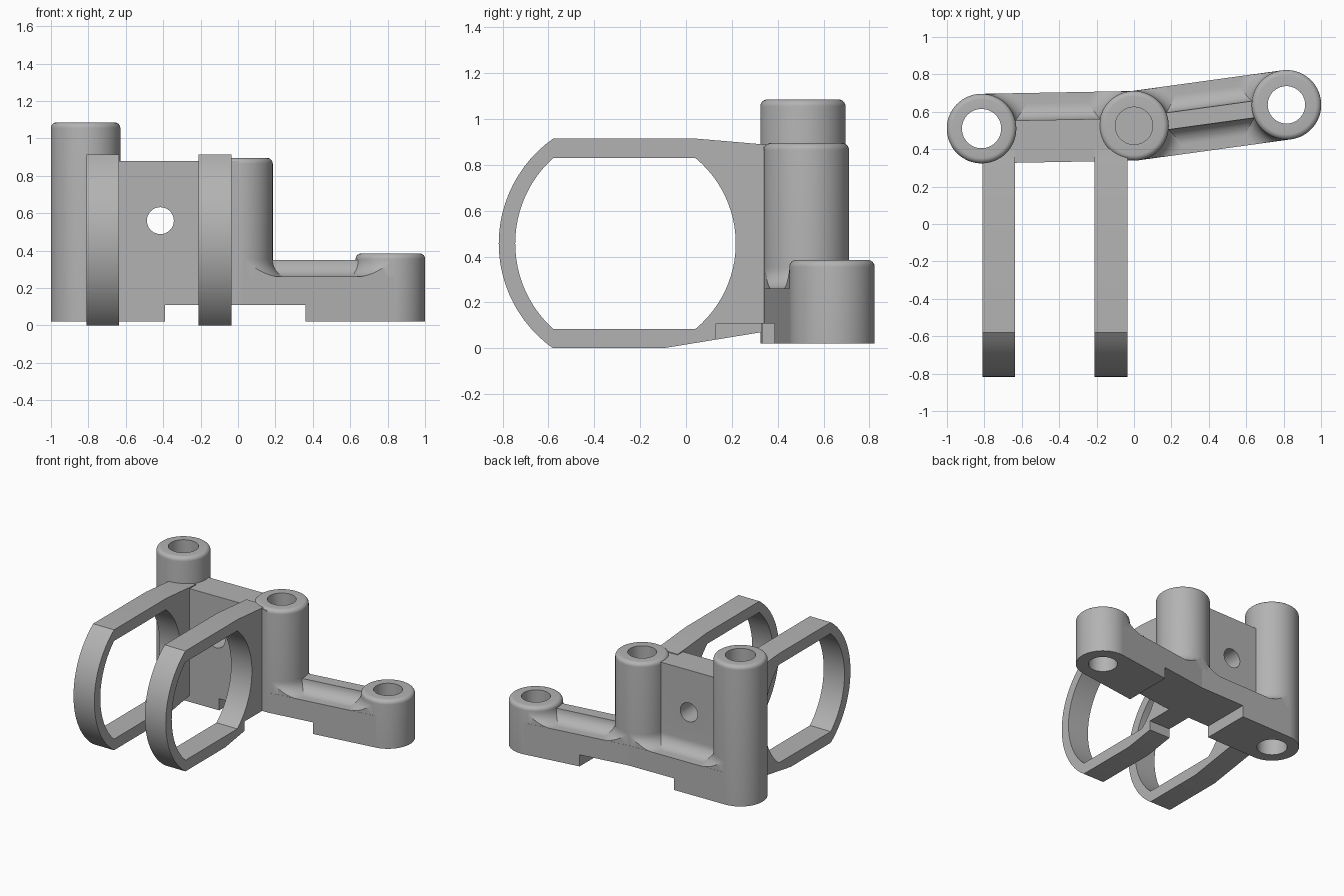
import bpy, bmesh, math
from mathutils import Vector

if "Cube" in bpy.data.objects:
    bpy.data.objects.remove(bpy.data.objects["Cube"], do_unlink=True)

grey = bpy.data.materials.new("plain grey")
grey.use_nodes = True
GREY = (0.45, 0.45, 0.45, 1)
grey.diffuse_color = GREY
grey.node_tree.nodes["Principled BSDF"].inputs["Base Color"].default_value = GREY

POST_A, POST_B, POST_C = Vector((-0.815, 0.51)), Vector((0, 0.525)), Vector((0.815, 0.637))
RADIUS, LEDGE, FILLET = 0.186, 0.26, 0.09


def finish(name, bm):
    bmesh.ops.remove_doubles(bm, verts=bm.verts, dist=1e-5)
    bmesh.ops.recalc_face_normals(bm, faces=bm.faces)
    mesh = bpy.data.meshes.new(name)
    bm.to_mesh(mesh)
    bm.free()
    mesh.materials.append(grey)
    obj = bpy.data.objects.new(name, mesh)
    bpy.context.collection.objects.link(obj)
    return obj


def arc(cx, cy, r, start, end, steps=12):
    angles = [math.radians(start + (end - start) * i / steps) for i in range(steps + 1)]
    return [(cx + r * math.cos(a), cy + r * math.sin(a)) for a in angles]


def lathe(name, centre, profile, steps=64):
    """Spin a (radius, z) profile about a vertical axis."""
    bm = bmesh.new()
    verts = [bm.verts.new((centre.x + r, centre.y, z)) for r, z in profile]
    edges = [bm.edges.new(pair) for pair in zip(verts, verts[1:])]
    bmesh.ops.spin(bm, geom=verts + edges, cent=(*centre, 0), axis=(0, 0, 1),
                   angle=math.tau, steps=steps)
    return finish(name, bm)


def prism(name, outline, offset):
    """Extrude a closed outline of 3D points."""
    bm = bmesh.new()
    face = bm.faces.new([bm.verts.new(p) for p in outline])
    new = bmesh.ops.extrude_face_region(bm, geom=[face])["geom"]
    bmesh.ops.translate(bm, vec=offset, verts=[v for v in new if isinstance(v, bmesh.types.BMVert)])
    return finish(name, bm)


def bar(name, start, end, section):
    """Run a (sideways, z) section from one post to the next."""
    along = end - start
    side = Vector((-along.y, along.x)).normalized()
    return prism(name, [(*(start + side * s), z) for s, z in section], (*along, 0))


def box(name, low, high):
    (x0, y0, z0), (x1, y1, z1) = low, high
    return prism(name, [(x0, y0, z0), (x1, y0, z0), (x1, y1, z0), (x0, y1, z0)], (0, 0, z1 - z0))


def cut(obj, tool, operation="DIFFERENCE"):
    mod = obj.modifiers.new("cut", "BOOLEAN")
    mod.operation, mod.solver, mod.object = operation, "EXACT", tool
    bpy.context.view_layer.objects.active = obj
    bpy.ops.object.modifier_apply(modifier=mod.name)


def post(name, centre, top, round_r=0.03):
    rim = arc(RADIUS - round_r, top - round_r, round_r, 0, 90, 6)
    return lathe(name, centre, [(0, 0.02), (RADIUS, 0.02)] + rim + [(0, top)])


# Three upright posts
parts = [post("tall_post", POST_A, 1.085),
         post("middle_post", POST_B, 0.895),
         post("short_post", POST_C, 0.385)]

# Wall with a back ledge, and the low ribbed arm
W, WALL, RIB = RADIUS, 0.04, 0.045
base = [(-W, 0.02), (W, 0.02), (W, LEDGE)]
wall_fillet = arc(WALL + FILLET, LEDGE + FILLET, FILLET, 270, 180)
rib_fillet = arc(RIB + FILLET, LEDGE + FILLET, FILLET, 270, 180)
parts.append(bar("wall", POST_A, POST_B, base + wall_fillet + [(WALL, 0.88), (-W, 0.88)]))
parts.append(bar("low_arm", POST_B, POST_C,
                 base + rib_fillet + [(-s, z) for s, z in reversed(rib_fillet)] + [(-W, LEDGE)]))

# Fillets where the ledges meet the posts
flare_curve = arc(RADIUS + FILLET, LEDGE + FILLET, FILLET, 270, 180)
for name, centre, start, end in (("tall_post_fillet", POST_A, POST_A, POST_B),
                                 ("middle_post_wall_fillet", POST_B, POST_A, POST_B),
                                 ("middle_post_arm_fillet", POST_B, POST_B, POST_C),
                                 ("short_post_fillet", POST_C, POST_B, POST_C)):
    low = LEDGE - 0.03
    flare = lathe(name, centre, [(0, low), (RADIUS + FILLET, low)]
                  + flare_curve + [(0, LEDGE + FILLET)])
    limit = bar("fillet_limit", start, end,
                [(-W + .001, 0.2), (W - .001, 0.2), (W - .001, 0.4), (-W + .001, 0.4)])
    cut(flare, limit, "INTERSECT")
    bpy.data.objects.remove(limit, do_unlink=True)
    parts.append(flare)

# Two open clip rings
outer = [(-0.1, 0), (0.33, 0.07), (0.4, 0.08), (0.4, 0.885), (0.33, 0.89), (0.05, 0.914)]
outer += arc(-0.257, 0.457, 0.56, 125.3, 234.7, 24)
inner = arc(-0.266, 0.457, 0.483, -50.4, 50.4, 24) + arc(-0.242, 0.457, 0.503, 132.2, 227.8, 24)
for name, x in (("right_clip", -0.81), ("left_clip", -0.21)):
    clip = prism(name, [(x, y, z) for y, z in outer], (0.175, 0, 0))
    opening = prism("opening", [(x - 0.1, y, z) for y, z in inner], (0.4, 0, 0))
    cut(clip, opening)
    bpy.data.objects.remove(opening, do_unlink=True)
    parts.append(clip)

# Bores, cross hole and underside notch
cutters = [lathe("bore", c, [(0, -0.1), (r, -0.1), (r, 1.2), (0, 1.2)])
           for c, r in ((POST_A, 0.105), (POST_B, 0.1), (POST_C, 0.1))]
cutters.append(prism("cross_hole", [(x, 0.25, z) for x, z in
                                    arc(-0.415, 0.56, 0.072, 0, 348.75, 31)], (0, 0.5, 0)))
cutters.append(box("notch", (-0.39, 0.13, -0.1), (0.36, 1, 0.108)))


def bounds(obj):
    return [(min(v.co[i] for v in obj.data.vertices), max(v.co[i] for v in obj.data.vertices))
            for i in range(3)]


for obj in parts:
    for tool in cutters:
        if all(a[0] < b[1] and b[0] < a[1] for a, b in zip(bounds(obj), bounds(tool))):
            cut(obj, tool)
for tool in cutters:
    bpy.data.objects.remove(tool, do_unlink=True)

# Smooth curves, sharp corners
bpy.ops.object.select_all(action="DESELECT")
for obj in parts:
    obj.select_set(True)
bpy.context.view_layer.objects.active = parts[0]
bpy.ops.object.shade_smooth_by_angle(angle=math.radians(30))
